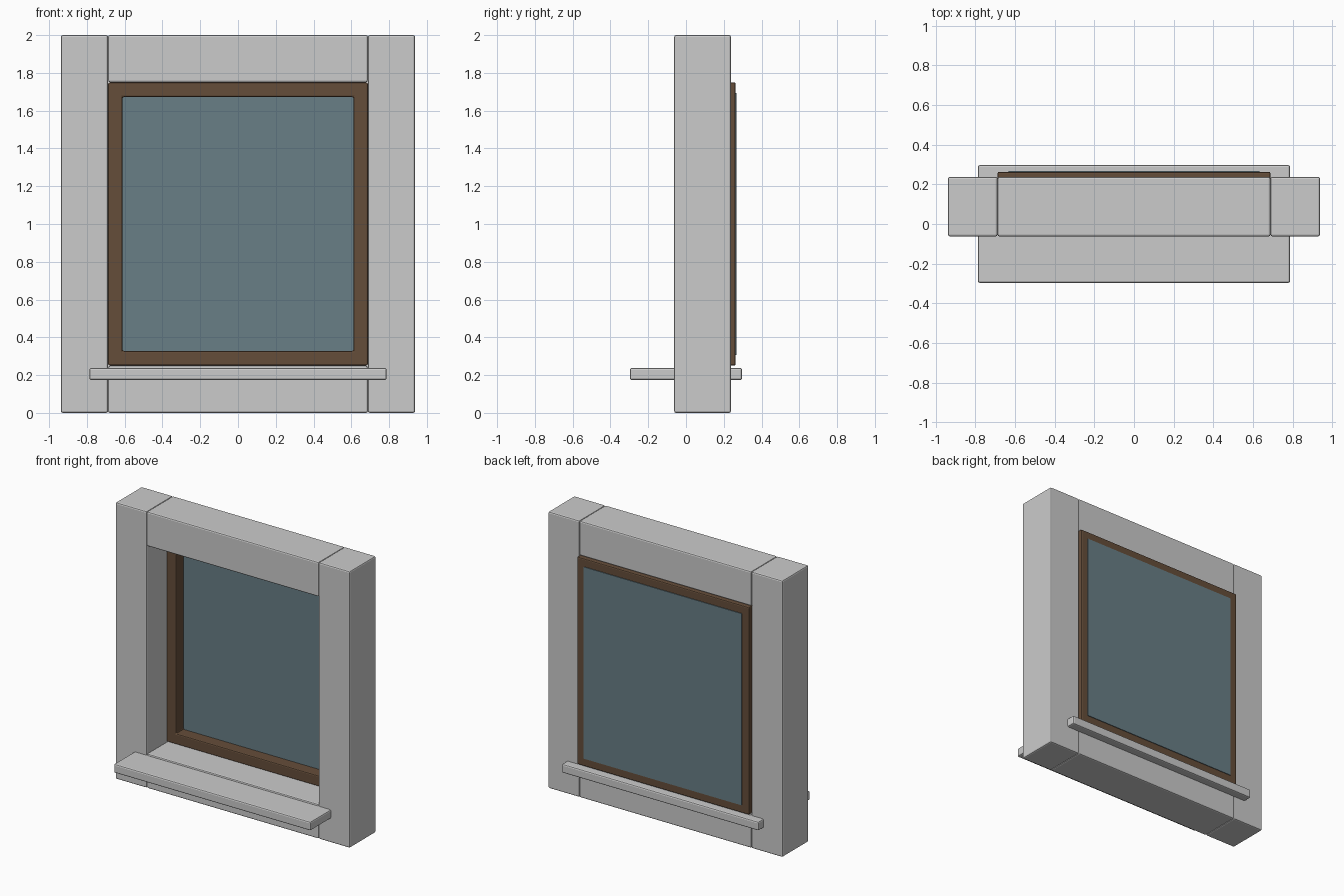
import bpy, bmesh

if "Cube" in bpy.data.objects:
    bpy.data.objects.remove(bpy.data.objects["Cube"])


def material(name, rgb):
    m = bpy.data.materials.new(name)
    m.diffuse_color = (*rgb, 1)
    m.use_nodes = True
    m.node_tree.nodes["Principled BSDF"].inputs["Base Color"].default_value = m.diffuse_color
    return m


def finish(name, bm, mat, bevel):
    bmesh.ops.recalc_face_normals(bm, faces=bm.faces)
    mesh = bpy.data.meshes.new(name)
    bm.to_mesh(mesh)
    bm.free()
    obj = bpy.data.objects.new(name, mesh)
    bpy.context.collection.objects.link(obj)
    if mat:
        mesh.materials.append(mat)
    if bevel:
        mod = obj.modifiers.new("edge_bevel", 'BEVEL')
        mod.width = bevel
        mod.segments = 2
    return obj


def block(name, lo, hi, mat=None, bevel=0.01):
    bm = bmesh.new()
    bmesh.ops.create_cube(bm, size=1)
    for v in bm.verts:
        v.co = [(a + b) / 2 + c * (b - a) for a, b, c in zip(lo, hi, v.co)]
    return finish(name, bm, mat, bevel)


def ring(name, half_w, z0, z1, width, y0, y1, mat, bevel):
    bm = bmesh.new()
    loops = []
    for y in (y0, y1):
        for w in (0, width):
            x, b, t = half_w - w, z0 + w, z1 - w
            loops.append([bm.verts.new((px, y, pz))
                          for px, pz in ((-x, b), (x, b), (x, t), (-x, t))])
    fo, fi, bo, bi = loops
    for a, b in ((fo, fi), (fi, bi), (bi, bo), (bo, fo)):
        for i in range(4):
            j = (i + 1) % 4
            bm.faces.new((a[i], a[j], b[j], b[i]))
    return finish(name, bm, mat, bevel)


wood = material("brown_wood", (0.13, 0.075, 0.042))
glass = material("blue_glass", (0.14, 0.21, 0.24))

W, OUT = 0.6875, 0.9375      # opening half width, wall half width
Y0, Y1 = -0.0625, 0.2375     # wall front and back

# Wall piers on both sides
for side, x0, x1 in (("left", -OUT, -W), ("right", W, OUT)):
    block(f"wall_pier_{side}", (x0, Y0, 0), (x1, Y1, 2))

# Wall pieces above and below the opening
block("wall_lintel", (-W, Y0, 1.75), (W, Y1, 2))
block("wall_base", (-W, Y0, 0), (W, Y1, 0.25))

# Sill slab running through the wall
block("window_sill", (-0.787, -0.297, 0.174), (0.787, 0.297, 0.238))

# Wooden frame and glass pane set at the back of the opening
ring("window_frame", W, 0.25, 1.75, 0.077, 0.165, 0.263, wood, 0.008)
block("glass_pane", (-0.632, 0.25, 0.307), (0.632, 0.268, 1.693), glass, 0)
